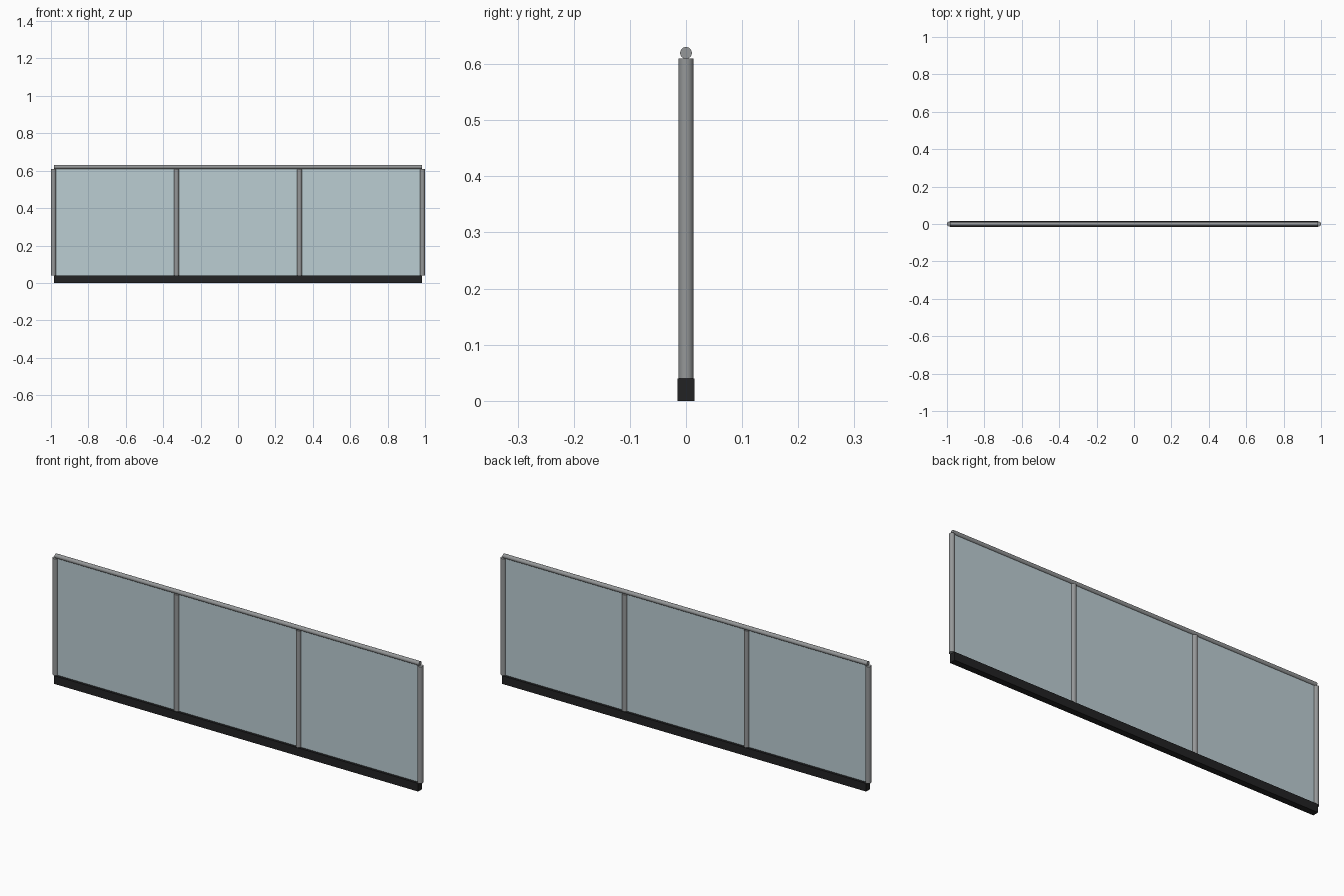
import bpy, math

if "Cube" in bpy.data.objects:
    bpy.data.objects.remove(bpy.data.objects["Cube"])

HALF = 0.985      # half length of rail and base
POST_R = 0.0135
BASE_H = 0.04
POST_TOP = 0.61


def material(name, rgb):
    m = bpy.data.materials.new(name)
    m.diffuse_color = (*rgb, 1.0)
    m.use_nodes = True
    m.node_tree.nodes["Principled BSDF"].inputs["Base Color"].default_value = m.diffuse_color
    return m


steel = material("brushed steel", (0.30, 0.31, 0.315))
glass_mat = material("pale blue glass", (0.50, 0.61, 0.65))
black = material("black", (0.016, 0.016, 0.017))


def box(name, size, loc, mat):
    bpy.ops.mesh.primitive_cube_add(size=1, location=loc)
    ob = bpy.context.object
    ob.name = name
    ob.scale = size
    bpy.ops.object.transform_apply(location=False, rotation=False, scale=True)
    ob.data.materials.append(mat)
    return ob


def tube(name, radius, length, loc, rot, mat):
    bpy.ops.mesh.primitive_cylinder_add(vertices=24, radius=radius, depth=length,
                                        location=loc, rotation=rot)
    ob = bpy.context.object
    ob.name = name
    ob.data.materials.append(mat)
    bpy.ops.object.shade_smooth_by_angle(angle=math.radians(35))
    return ob


# Base channel
box("base_channel", (2 * HALF, 0.031, BASE_H), (0, 0, BASE_H / 2), black)

# Four evenly spaced posts
span = 1 - POST_R
posts = [-span + i * 2 * span / 3 for i in range(4)]
mid_z = (BASE_H + POST_TOP) / 2
height = POST_TOP - BASE_H
for i, x in enumerate(posts):
    tube(f"post_{i + 1}", POST_R, height, (x, 0, mid_z), (0, 0, 0), steel)

# Glass panels, ends tucked into the posts
for i in range(3):
    a, b = posts[i], posts[i + 1]
    box(f"glass_panel_{i + 1}", (b - a - POST_R, 0.006, height),
        ((a + b) / 2, 0, mid_z), glass_mat)

# Top handrail
tube("handrail", 0.0105, 2 * HALF, (0, 0, 0.62), (0, math.pi / 2, 0), steel)
